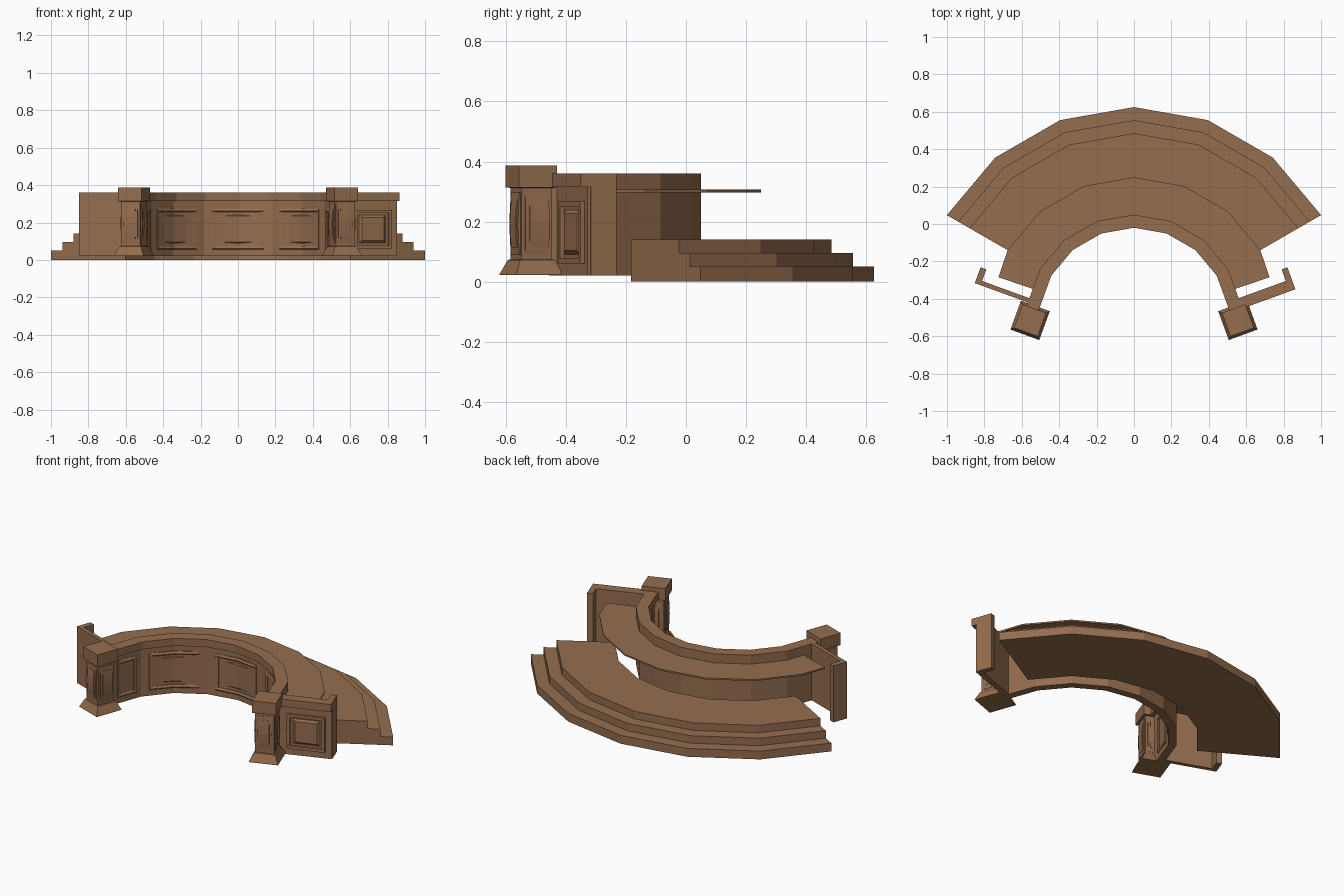
import bpy, bmesh
from math import sin, cos, radians

if "Cube" in bpy.data.objects:
    bpy.data.objects.remove(bpy.data.objects["Cube"])

# One brown wood colour
wood = bpy.data.materials.new("brown wood")
wood.diffuse_color = (0.30, 0.155, 0.077, 1)
wood.use_nodes = True
wood.node_tree.nodes["Principled BSDF"].inputs["Base Color"].default_value = wood.diffuse_color
CY = -0.53                      # y of the common centre of all arcs


def finish(name, bm):
    bmesh.ops.recalc_face_normals(bm, faces=bm.faces[:])
    me = bpy.data.meshes.new(name)
    bm.to_mesh(me)
    bm.free()
    me.materials.append(wood)
    ob = bpy.data.objects.new(name, me)
    bpy.context.collection.objects.link(ob)
    return ob


def sweep(bm, rings):
    """Skin closed sections into a capped tube."""
    vs = [[bm.verts.new(p) for p in r] for r in rings]
    n = len(vs[0])
    for a, b in zip(vs, vs[1:]):
        for i in range(n):
            bm.faces.new((a[i], a[(i + 1) % n], b[(i + 1) % n], b[i]))
    bm.faces.new(vs[0])
    bm.faces.new(vs[-1])


def arc(bm, profile, angles):
    """Sweep an (r, z) profile around the centre; 0 degrees is the back."""
    sweep(bm, [[(r * sin(radians(a)), CY + r * cos(radians(a)), z) for r, z in profile]
               for a in angles])


def rect(r0, r1, z0, z1):
    return [(r0, z0), (r1, z0), (r1, z1), (r0, z1)]


def local(u, v, z, side):
    """Coordinates turned 20 degrees to follow the ends of the curve."""
    c, s = cos(radians(20)), sin(radians(20))
    return (side * (u * c - v * s), CY + u * s + v * c, z)


def box(bm, u0, u1, v0, v1, z0, z1, side):
    sweep(bm, [[local(u, v, z, side) for u, v in ((u0, v0), (u1, v0), (u1, v1), (u0, v1))]
               for z in (z0, z1)])


# Three-step platform behind the counter
bm = bmesh.new()
arc(bm, [(0.695, 0), (1.155, 0), (1.155, 0.05), (1.085, 0.05), (1.085, 0.095),
         (1.015, 0.095), (1.015, 0.14), (0.695, 0.14)], range(-60, 61, 20))
finish("stepped_platform", bm)

# Curved counter wall with overhanging cap on the inner side
bm = bmesh.new()
arc(bm, [(0.535, 0.02), (0.58, 0.02), (0.58, 0.36), (0.51, 0.36), (0.51, 0.315), (0.535, 0.315)],
    [-82, -80, -60, -40, -20, 0, 20, 40, 60, 80, 82])
finish("counter_wall", bm)

# Thin desk shelf behind the wall
bm = bmesh.new()
arc(bm, rect(0.57, 0.78, 0.297, 0.306), range(-60, 61, 20))
for s in (-1, 1):
    sweep(bm, [[(s * r * sin(radians(a)), CY + r * cos(radians(a)), z) for r, z in
                rect(0.57, ro, 0.297, 0.306)] for a, ro in ((60, 0.78), (71.3, 0.765))])
finish("desk_shelf", bm)

# Framed panels around the inside of the curve
for c, h in ((-70, 7), (-40, 15), (0, 15), (40, 15), (70, 7)):
    bm = bmesh.new()
    span = [c - h, c, c + h]
    bar = [(0.54, 0), (0.528, 0), (0.522, 0.007), (0.528, 0.02), (0.54, 0.02)]
    for z in (0.055, 0.255):
        arc(bm, [(r, z + d) for r, d in bar], span)
    for a in (c - h, c + h - 2.2):
        arc(bm, rect(0.524, 0.54, 0.06, 0.27), [a, a + 2.2])
    k = h - 3.8
    arc(bm, [(0.54, 0.083), (0.529, 0.095), (0.529, 0.235), (0.54, 0.247)], [c - k, c, c + k])
    finish("curved_panel", bm)

# End posts: flared foot, shaft, square cap and bulging panels
PU, PV = 0.527, -0.176
for side, tag in ((-1, "left"), (1, "right")):
    bm = bmesh.new()
    sweep(bm, [[local(PU + i * h, PV + j * h, z, side)
                for i, j in ((-1, -1), (1, -1), (1, 1), (-1, 1))]
               for h, z in ((0.082, 0.022), (0.082, 0.026), (0.061, 0.072), (0.054, 0.074),
                            (0.054, 0.312), (0.067, 0.314), (0.067, 0.386))])
    finish(tag + "_post", bm)
    bm = bmesh.new()
    for di, dj in ((1, 0), (0, 1), (-1, 0), (0, -1)):
        for w, push in ((0.042, 0), (0.028, 0.004)):
            rings = []
            for t in (-1, -0.6, 0, 0.6, 1):
                d = 0.056 + push + 0.006 * (1 - t * t)
                z = 0.193 + t * (0.105 if w > 0.04 else 0.08)
                rings.append([local(PU + di * q - dj * e, PV + dj * q + di * e, z, side)
                              for q, e in ((0.05, -w), (d, -w), (d, w), (0.05, w))])
            sweep(bm, rings)
    finish(tag + "_post_panels", bm)

    # Side wing with its short return
    bm = bmesh.new()
    box(bm, 0.54, 0.873, -0.09, -0.066, 0.02, 0.36, side)
    box(bm, 0.84, 0.873, -0.067, 0.0, 0.02, 0.36, side)
    finish(tag + "_wing", bm)

# The right wing alone has a thick front with cap and framed panel
bm = bmesh.new()
box(bm, 0.56, 0.873, -0.125, -0.089, 0.315, 0.36, 1)
box(bm, 0.56, 0.868, -0.1, -0.089, 0.02, 0.315, 1)
finish("right_wing_front", bm)
bm = bmesh.new()
for z in (0.06, 0.25):
    box(bm, 0.62, 0.835, -0.115, -0.098, z, z + 0.018, 1)
for u in (0.62, 0.817):
    box(bm, u, u + 0.018, -0.114, -0.098, 0.062, 0.266, 1)
sweep(bm, [[local(u, v, z, 1) for u, z in ((a, e), (b, e), (b, f), (a, f))]
           for v, a, b, e, f in ((-0.099, 0.65, 0.805, 0.09, 0.24),
                                 (-0.11, 0.665, 0.79, 0.103, 0.227))])
finish("right_wing_panel", bm)
